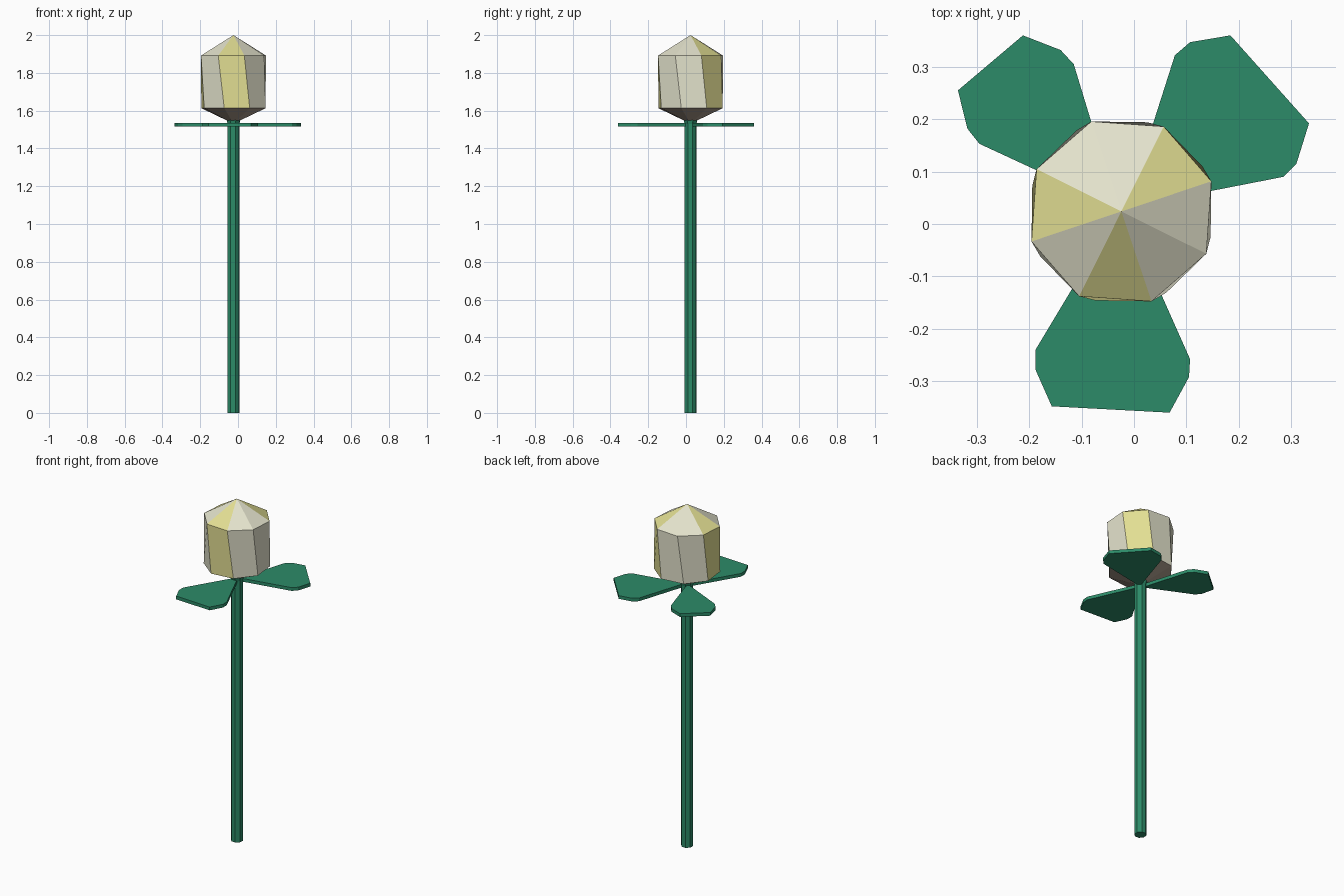
import bpy, bmesh, math

if "Cube" in bpy.data.objects:
    bpy.data.objects.remove(bpy.data.objects["Cube"])

CX, CY, SIDES = -0.024, 0.024, 8      # stem axis and number of sides


def material(name, srgb):
    m = bpy.data.materials.new(name)
    m.diffuse_color = [(c / 255) ** 2.2 for c in srgb] + [1]
    m.use_nodes = True
    m.node_tree.nodes["Principled BSDF"].inputs["Base Color"].default_value = m.diffuse_color
    return m


GREEN = material("leaf green", (48, 138, 104))
CREAM = material("cream petal", (228, 227, 204))
YELLOW = material("yellow petal", (226, 222, 146))
TAUPE = material("bud underside", (168, 153, 138))


def finish(name, bm, mats):
    bmesh.ops.recalc_face_normals(bm, faces=bm.faces[:])
    me = bpy.data.meshes.new(name)
    bm.to_mesh(me)
    bm.free()
    for m in mats:
        me.materials.append(m)
    bpy.context.collection.objects.link(bpy.data.objects.new(name, me))


def lathe(name, rings, mats, pick=lambda row, col: 0):
    """Rings of (radius, z, turn in degrees), closed at both ends."""
    bm = bmesh.new()
    loops = []
    for r, z, turn in rings:
        angles = [math.radians(turn + 360 * k / SIDES) for k in range(SIDES)]
        loops.append([bm.verts.new((CX + r * math.cos(a), CY + r * math.sin(a), z)) for a in angles])
    for row in range(len(loops) - 1):
        a, b = loops[row], loops[row + 1]
        for k in range(SIDES):
            n = (k + 1) % SIDES
            bm.faces.new((a[k], a[n], b[n], b[k])).material_index = pick(row, k)
    bm.faces.new(loops[0][::-1])
    bm.faces.new(loops[-1])
    bmesh.ops.remove_doubles(bm, verts=bm.verts[:], dist=0.0005)
    finish(name, bm, mats)


# Stem, flaring slightly under the bud
lathe("stem", [(0.033, 0, 19), (0.033, 1.53, 19), (0.039, 1.553, 19)], [GREEN])


# Bud: slightly twisted octagon with some yellow petals
def petal_colour(row, col):
    if row == 0:
        return 2
    return 1 if col in (0, 3, 5) else 0


lathe("bud", [(0.036, 1.548, 29), (0.177, 1.613, 29), (0.181, 1.892, 18.5), (0.0001, 2.0, 18.5)],
      [CREAM, YELLOW, TAUPE], petal_colour)

# Flat leaves, pointed at the stem
LEAVES = {
    "front_leaf": [(-0.035, 0.015), (-0.188, -0.24), (-0.188, -0.278), (-0.157, -0.348),
                   (0.068, -0.36), (0.105, -0.292), (0.107, -0.258), (-0.012, 0.01)],
    "left_leaf": [(-0.033, 0.035), (-0.115, 0.305), (-0.14, 0.332), (-0.212, 0.36),
                  (-0.336, 0.255), (-0.318, 0.182), (-0.295, 0.153), (-0.04, 0.035)],
    "right_leaf": [(-0.012, 0.032), (0.285, 0.09), (0.31, 0.115), (0.334, 0.192),
                   (0.184, 0.36), (0.107, 0.347), (0.078, 0.322), (-0.012, 0.04)],
}
for name, outline in LEAVES.items():
    bm = bmesh.new()
    face = bm.faces.new([bm.verts.new((x, y, 1.517)) for x, y in outline])
    ext = bmesh.ops.extrude_face_region(bm, geom=[face], use_keep_orig=True)
    top = [g for g in ext["geom"] if isinstance(g, bmesh.types.BMVert)]
    bmesh.ops.translate(bm, verts=top, vec=(0, 0, 0.019))
    finish(name, bm, [GREEN])
